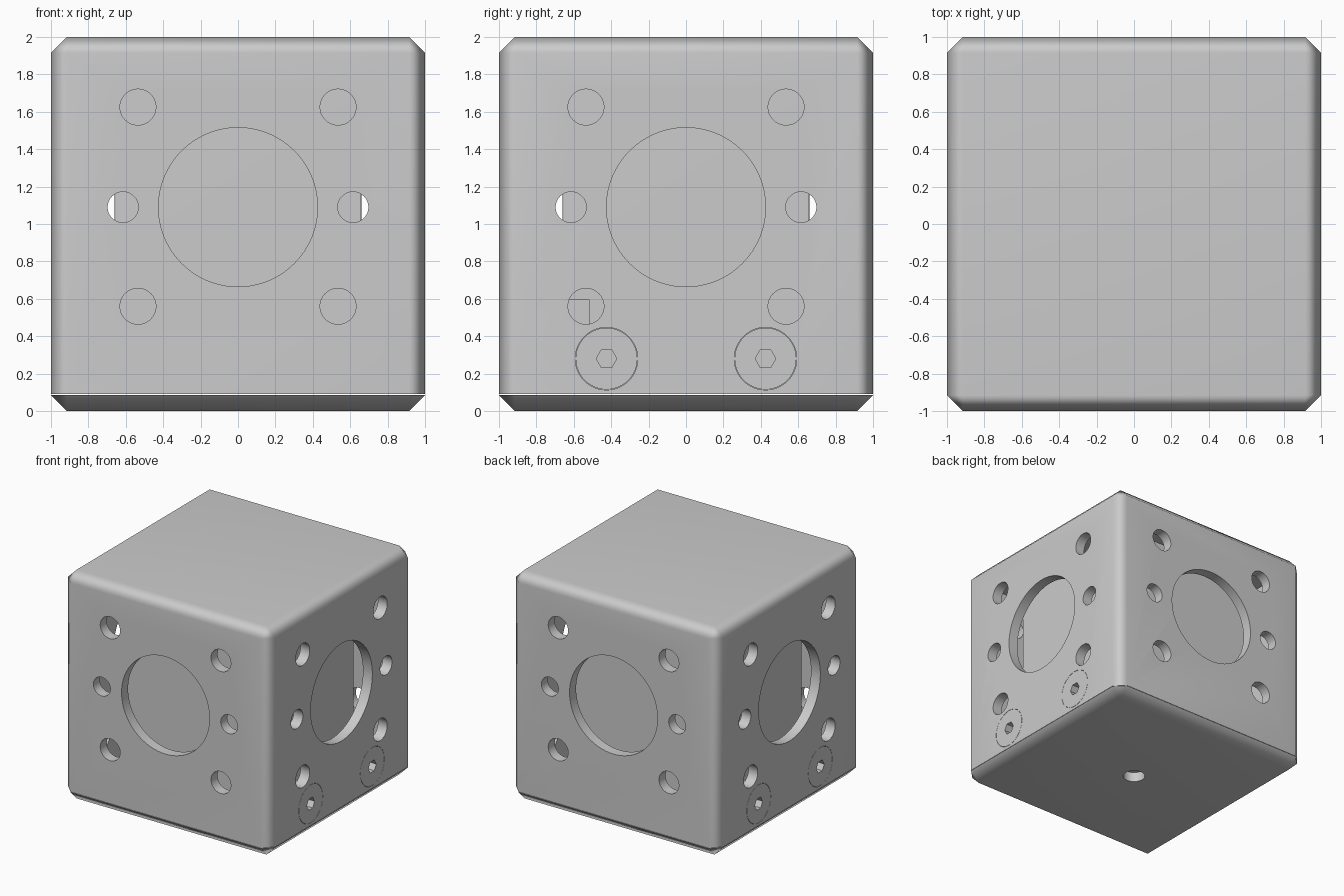
import bpy, bmesh, math
from mathutils import Matrix, Vector

if "Cube" in bpy.data.objects:
    bpy.data.objects.remove(bpy.data.objects["Cube"])

WALL, CHAMFER, SEAM = 0.09, 0.085, 0.09


def make(name, bm):
    bmesh.ops.recalc_face_normals(bm, faces=bm.faces)
    me = bpy.data.meshes.new(name)
    bm.to_mesh(me)
    bm.free()
    ob = bpy.data.objects.new(name, me)
    bpy.context.collection.objects.link(ob)
    return ob


def box(lo, hi, bevel=0):
    bm = bmesh.new()
    lo, hi = Vector(lo), Vector(hi)
    bmesh.ops.create_cube(bm, size=1, matrix=Matrix.Translation((lo + hi) / 2)
                          @ Matrix.Diagonal((*(hi - lo), 1)))
    if bevel:
        bmesh.ops.bevel(bm, geom=bm.edges[:], offset=bevel, segments=1,
                        affect='EDGES', profile=0.5)
    return bm


def cyl(bm, loc, axis, length, r1, r2=None, n=64):
    rot = Vector((0, 0, 1)).rotation_difference(Vector(axis)).to_matrix().to_4x4()
    bmesh.ops.create_cone(bm, cap_ends=True, segments=n, radius1=r1,
                          radius2=r1 if r2 is None else r2, depth=length,
                          matrix=Matrix.Translation(loc) @ rot)


def cut(ob, bm):
    cutter = make("cutter", bm)
    cutter.hide_render = True
    mod = ob.modifiers.new("cut", 'BOOLEAN')
    mod.operation, mod.solver, mod.object = 'DIFFERENCE', 'EXACT', cutter
    bpy.context.view_layer.objects.active = ob
    bpy.ops.object.modifier_apply(modifier=mod.name)
    bpy.data.objects.remove(cutter)


def smooth(ob, angle):
    bpy.ops.object.select_all(action='DESELECT')
    ob.select_set(True)
    bpy.context.view_layer.objects.active = ob
    bpy.ops.object.shade_smooth_by_angle(angle=math.radians(angle))
    ob.modifiers.new("weighted", 'WEIGHTED_NORMAL').keep_sharp = True


def half_body(name, z, keep_top):
    # chamfered cube, sliced at the seam
    bm = box((-1, -1, 0), (1, 1, 2), CHAMFER)
    res = bmesh.ops.bisect_plane(bm, geom=bm.verts[:] + bm.edges[:] + bm.faces[:],
                                 plane_co=(0, 0, z), plane_no=(0, 0, 1),
                                 clear_inner=keep_top, clear_outer=not keep_top)
    bmesh.ops.holes_fill(bm, edges=[e for e in res['geom_cut']
                                    if isinstance(e, bmesh.types.BMEdge)])
    return make(name, bm)


# Outer shell, hollow and open below
shell = half_body("outer_shell", SEAM, True)
inner = 1 - WALL
cut(shell, box((-inner, -inner, -0.1), (inner, inner, 2 - WALL)))

# Round openings through all four walls
for axis in ((0, 1, 0), (1, 0, 0)):
    bm = bmesh.new()
    holes = [(0, 1.09, 0.425)]
    for s in (-1, 1):
        holes += [(s * 0.535, 0.56, 0.096), (s * 0.535, 1.625, 0.096),
                  (s * 0.615, 1.09, 0.082)]
    for u, z, r in holes:
        loc = (u, 0, z) if axis[1] else (0, u, z)
        cyl(bm, loc, axis, 2.4, r, n=96 if r > 0.2 else 48)
    cut(shell, bm)

# Countersinks for the screws on both sides
bm = bmesh.new()
screw_spots = [(sx, sy * 0.425) for sx in (-1, 1) for sy in (-1, 1)]
for sx, y in screw_spots:
    cyl(bm, (sx * 0.96, y, 0.28), (sx, 0, 0), 0.2, 0.167, n=48)
cut(shell, bm)
smooth(shell, 50)

# Bottom plate with a cable hole
plate = half_body("bottom_plate", SEAM - 0.003, False)
bm = bmesh.new()
cyl(bm, (0, 0, 0.05), (0, 0, 1), 0.4, 0.09, n=48)
cut(plate, bm)
smooth(plate, 50)

# Countersunk screws with hexagonal sockets
for sx, y in screw_spots:
    bm = bmesh.new()
    cyl(bm, (sx * 0.93, y, 0.28), (sx, 0, 0), 0.14, 0.165, n=48)
    screw = make("side_screw", bm)
    bm = bmesh.new()
    cyl(bm, (sx * 1.0, y, 0.28), (sx, 0, 0), 0.16, 0.055, n=6)
    cut(screw, bm)
    smooth(screw, 40)

# Inner box seen through the openings
core = make("inner_box", box((-0.66, -0.66, SEAM), (0.66, 0.66, 1.85), 0.01))
smooth(core, 50)

# Small block tucked into the gap behind the right wall
make("inner_block", box((0.66, -0.66, SEAM), (0.8, -0.515, 0.595)))
